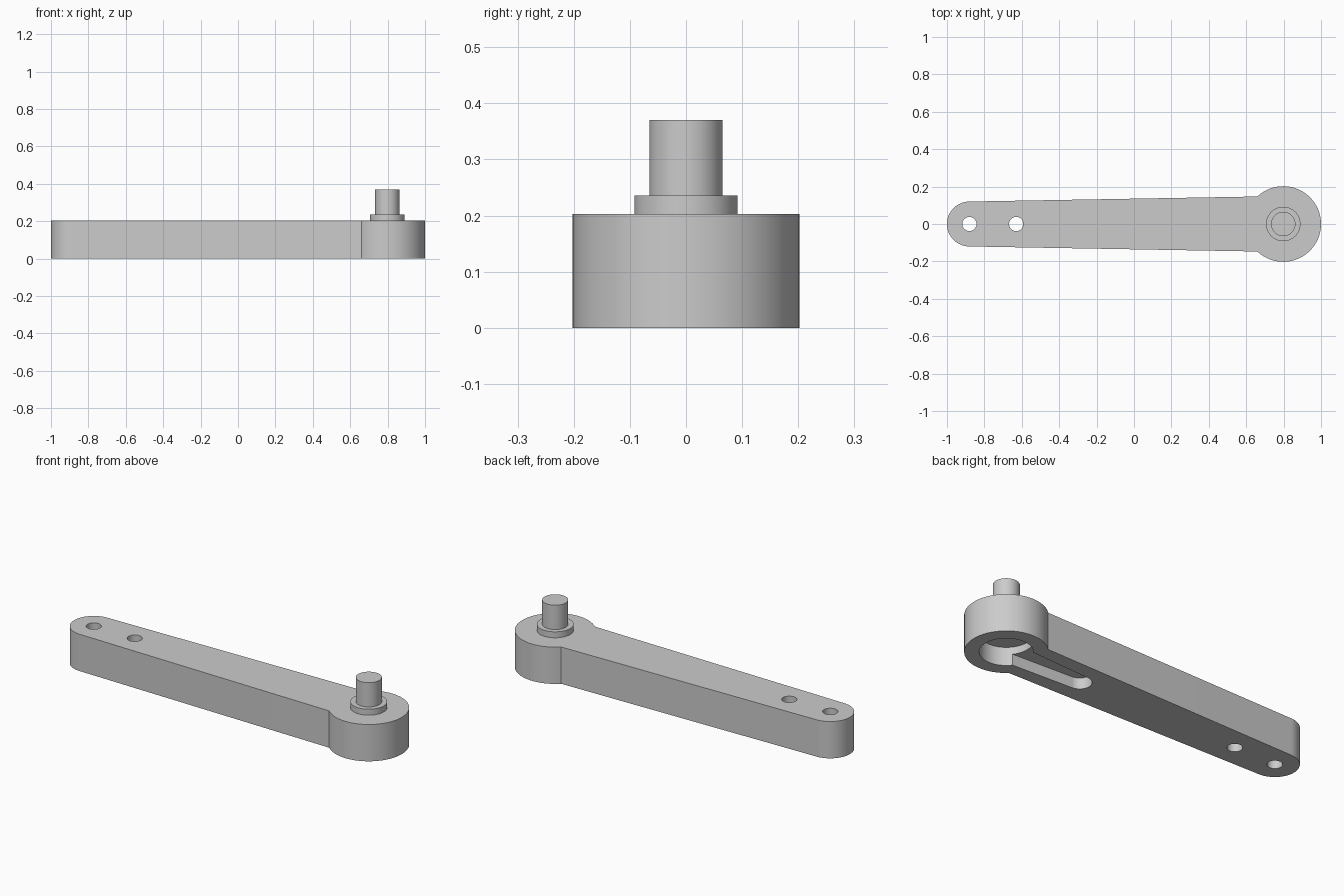
import bpy, bmesh, math

if "Cube" in bpy.data.objects:
    bpy.data.objects.remove(bpy.data.objects["Cube"])

grey = bpy.data.materials.new("light grey")
grey.use_nodes = True
colour = (0.6, 0.6, 0.6, 1)
grey.diffuse_color = colour
grey.node_tree.nodes["Principled BSDF"].inputs["Base Color"].default_value = colour

HUB_X, HUB_R, TIP_X, TIP_R = 0.798, 0.202, -0.88, 0.12
THICK = 0.203


def arc(cx, r, start, end, n=48):
    """Points on an arc centred on the arm axis, angles in radians."""
    return [(cx + r * math.cos(start + (end - start) * i / n),
             r * math.sin(start + (end - start) * i / n)) for i in range(n + 1)]


def circle(cx, r, n=64):
    return arc(cx, r, 0, math.tau, n)[:-1]


def lollipop(big_x, big_r, neck, tip_x, tip_r):
    """Round hub joined to a tapering arm with a round tip."""
    a = math.asin(neck / big_r)
    # tangent tilt keeps the tapered sides flush with the round tip
    tilt = math.atan2(neck - tip_r, big_x - tip_x)
    return (arc(big_x, big_r, a - math.pi, math.pi - a)
            + arc(tip_x, tip_r, math.pi / 2 + tilt, 1.5 * math.pi - tilt))


def prism(name, outline, z0, z1):
    bm = bmesh.new()
    base = bm.faces.new([bm.verts.new((x, y, z0)) for x, y in outline])
    up = bmesh.ops.extrude_face_region(bm, geom=[base])["geom"]
    bmesh.ops.translate(bm, vec=(0, 0, z1 - z0),
                        verts=[v for v in up if isinstance(v, bmesh.types.BMVert)])
    bmesh.ops.recalc_face_normals(bm, faces=bm.faces)
    mesh = bpy.data.meshes.new(name)
    bm.to_mesh(mesh)
    bm.free()
    mesh.materials.append(grey)
    obj = bpy.data.objects.new(name, mesh)
    bpy.context.collection.objects.link(obj)
    return obj


# Lever arm with its round hub
arm = prism("lever_arm", lollipop(HUB_X, HUB_R, 0.147, TIP_X, TIP_R), 0, THICK)

# Cutters: two screw holes, a round hub pocket and a shallower tapered slot below
cutters = [prism("screw_hole_cutter", circle(x, 0.038, 32), -0.1, 0.4)
           for x in (TIP_X, -0.63)]
cutters.append(prism("hub_pocket_cutter", circle(HUB_X, 0.13), -0.1, 0.1))
cutters.append(prism("slot_cutter", lollipop(HUB_X, 0.125, 0.078, 0.34, 0.06), -0.1, 0.06))
for cutter in cutters:
    cutter.hide_render = True
    cutter.hide_set(True)
    mod = arm.modifiers.new(cutter.name, "BOOLEAN")
    mod.operation, mod.solver, mod.object = "DIFFERENCE", "EXACT", cutter

# Bake the cuts so that no helpers remain
bpy.context.view_layer.update()
cut_mesh = bpy.data.meshes.new_from_object(
    arm.evaluated_get(bpy.context.evaluated_depsgraph_get()))
arm.modifiers.clear()
arm.data = cut_mesh
for cutter in cutters:
    bpy.data.objects.remove(cutter)

# Shoulder collar and pin on top of the hub
collar = prism("pin_collar", circle(HUB_X, 0.092), THICK, 0.236)
pin = prism("pin", circle(HUB_X, 0.065), 0.236, 0.37)

for obj in (arm, collar, pin):
    bpy.ops.object.select_all(action="DESELECT")
    obj.select_set(True)
    bpy.context.view_layer.objects.active = obj
    bpy.ops.object.shade_smooth_by_angle(angle=math.radians(30))
